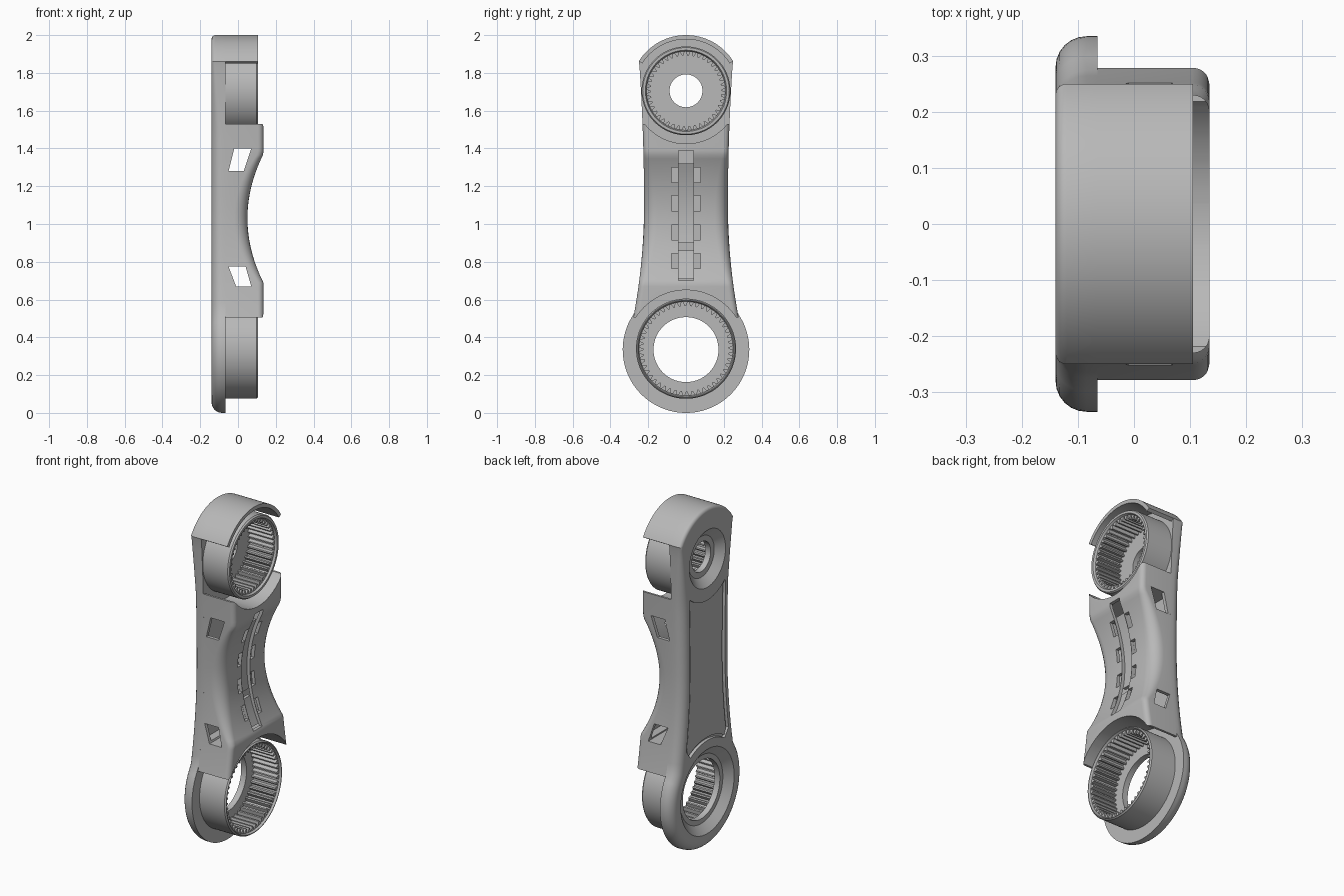
import bpy, bmesh, math
from mathutils import Vector

if "Cube" in bpy.data.objects:
    bpy.data.objects.remove(bpy.data.objects["Cube"])

grey = bpy.data.materials.new("mid grey")
grey.use_nodes = True
COLOUR = (0.48, 0.48, 0.48, 1)
grey.diffuse_color = COLOUR
for node in grey.node_tree.nodes:
    if node.type == "BSDF_PRINCIPLED":
        node.inputs["Base Color"].default_value = COLOUR

LOW, HIGH = 0.335, 1.705        # heights of the two gear centres
BACK, SHELF, RIM = -0.14, -0.065, 0.105


def side(z):
    """Half width of the arm at a height."""
    return 0.222 + (0.16 if z < 1.1 else 0.045) * (z - 1.1) ** 2


def face(z):
    """Depth of the scooped outer face at a height."""
    return min(0.135, 0.05 + 0.73 * (z - 1.03) ** 2)


def steps(a, b, n):
    return [a + (b - a) * i / n for i in range(n + 1)]


def loft(name, rings, closed=False):
    """Skin a row of equal loops, capped unless closed."""
    bm = bmesh.new()
    loops = [[bm.verts.new(p) for p in ring] for ring in rings]
    n = len(loops[0])
    for i in range(len(loops) if closed else len(loops) - 1):
        a, b = loops[i], loops[(i + 1) % len(loops)]
        for j in range(n):
            k = (j + 1) % n
            bm.faces.new((a[j], a[k], b[k], b[j]))
    if not closed:
        bm.faces.new(loops[0])
        bm.faces.new(loops[-1])
    bmesh.ops.recalc_face_normals(bm, faces=bm.faces)
    mesh = bpy.data.meshes.new(name)
    bm.to_mesh(mesh)
    bm.free()
    mesh.materials.append(grey)
    obj = bpy.data.objects.new(name, mesh)
    bpy.context.collection.objects.link(obj)
    return obj


def prism_x(name, outline, x0, x1):
    return loft(name, [[(x, y, z) for y, z in outline] for x in (x0, x1)])


def cone_x(z, x0, x1, r0, r1, n=96):
    def ring(x, r):
        return [(x, r * math.cos(t), z + r * math.sin(t)) for t in steps(0, math.tau, n)[:-1]]
    return loft("cutter", [ring(x0, r0), ring(x1, r1)])


def box(x0, x1, y0, y1, z0, z1):
    return prism_x("cutter", [(y0, z0), (y1, z0), (y1, z1), (y0, z1)], x0, x1)


def cut(obj, *cutters):
    for cutter in cutters:
        mod = obj.modifiers.new("cut", "BOOLEAN")
        mod.operation = "DIFFERENCE"
        mod.solver = "EXACT"
        mod.object = cutter
        bpy.context.view_layer.objects.active = obj
        bpy.ops.object.modifier_apply(modifier=mod.name)
        bpy.data.objects.remove(cutter)


def arc(centre, r, a, b, n):
    return [(r * math.cos(math.radians(t)), centre + r * math.sin(math.radians(t)))
            for t in steps(a, b, n)]


# Back plate: disc, tapering arm and head in one outline, rounded at the back
half = arc(LOW, 0.335, -90, 27, 40)
half += [(side(z), z) for z in steps(0.53, 1.84, 24)]
half += arc(HIGH, 0.295, 32, 90, 20)
outline = half + [(-y, z) for y, z in half[-2:0:-1]]


def rounded(a):
    ring = []
    for i, (y, z) in enumerate(outline):
        p, q = outline[i - 1], outline[(i + 1) % len(outline)]
        inward = Vector((p[1] - q[1], q[0] - p[0])).normalized()
        r = 0.055 - 0.035 * max(0, min(1, (z - 1.5) / 0.36))
        d = r * (1 - math.cos(a))
        ring.append((BACK + r * (1 - math.sin(a)), y + inward.x * d, z + inward.y * d))
    return ring


plate = loft("back_plate", [[(SHELF, y, z) for y, z in outline]]
             + [rounded(a) for a in steps(0, math.pi / 2, 6)])
for z, big, mid, hole in ((LOW, 0.25, 0.2, 0.172), (HIGH, 0.17, 0.12, 0.087)):
    cut(plate, cone_x(z, BACK - 0.01, BACK + 0.04, big + 0.01, mid),
        cone_x(z, -0.3, 0, hole, hole))


# Sunken back panel with a groove around it
def panel_outline(gap):
    low = arc(LOW, 0.3 + gap, 58, 122, 20)
    high = arc(HIGH, 0.245 + gap, 228, 312, 20)
    left = [(-side(z) + 0.06 + gap, z) for z in steps(0.64, 1.5, 12)]
    right = [(-y, z) for y, z in reversed(left)]
    return low + left + high + right


cut(plate, prism_x("cutter", panel_outline(0), BACK - 0.05, BACK + 0.018))
prism_x("back_panel", panel_outline(0.014), BACK + 0.008, BACK + 0.03)


# Scooped hollow cover on the outer side
def section(z, wall, x0):
    r = 0.03 + 0.04 * max(0, 1 - ((z - 1.03) / 0.35) ** 2)
    w, f = side(z) - wall, face(z) - wall
    right = [(x0, w, z)] + [(f - r + r * math.sin(t), w - r + r * math.cos(t), z)
                            for t in steps(0, math.pi / 2, 6)]
    return right + [(x, -y, z) for x, y, z in reversed(right)]


cover = loft("arm_cover", [section(z, 0, -0.07) for z in steps(0.505, 1.53, 50)])
cavity = loft("cutter", [section(z, 0.02, -0.06) for z in steps(0.68, 1.4, 36)])
cut(cover, cavity, cone_x(LOW, -0.2, 0.3, 0.315, 0.315), cone_x(HIGH, -0.2, 0.3, 0.28, 0.28))

# Slanted side windows through both walls
for window in (((-0.05, 1.28), (0.03, 1.28), (0.07, 1.4), (-0.02, 1.4)),
               ((-0.01, 0.67), (0.07, 0.67), (0.04, 0.775), (-0.05, 0.775))):
    cut(cover, loft("cutter", [[(x, y, z) for x, z in window] for y in (-0.4, 0.4)]))

# Middle trough and its rows of small slots
cut(cover, box(-0.04, 0.3, -0.04, 0.04, 0.7, 1.39))
for z in (0.805, 0.955, 1.11, 1.26):
    for y in (-0.06, 0.06):
        cut(cover, box(-0.045, 0.31, y - 0.0175, y + 0.0175, z - 0.04, z + 0.04))
for name, z0, z1 in (("trough_floor_lower", 0.71, 0.86), ("trough_floor_upper", 0.9, 1.32)):
    loft(name, [[(face(z) - 0.04, -0.042, z), (face(z) - 0.021, -0.042, z),
                 (face(z) - 0.021, 0.042, z), (face(z) - 0.04, 0.042, z)]
                for z in steps(z0, z1, 14)])


# Ring gears with inner teeth
def ring_gear(name, z, outer, root, tip, teeth):
    rings = []
    for i in range(teeth * 4):
        t = math.tau * i / (teeth * 4)
        r = tip if i % 4 < 2 else root
        shape = ((SHELF - 0.004, outer), (RIM - 0.008, outer), (RIM, outer - 0.006),
                 (RIM, root + 0.008), (RIM - 0.012, root + 0.002),
                 (RIM - 0.012, r), (SHELF - 0.004, r))
        rings.append([(x, q * math.cos(t), z + q * math.sin(t)) for x, q in shape])
    return loft(name, rings, closed=True)


ring_gear("lower_ring_gear", LOW + 0.005, 0.265, 0.247, 0.226, 48)
ring_gear("upper_ring_gear", HIGH, 0.235, 0.207, 0.187, 42)

# Curved guard over the head
loft("head_guard", [[(x, r * math.cos(t), HIGH + r * math.sin(t))
                     for x, r in ((-0.07, 0.273), (RIM, 0.273), (RIM, 0.295), (-0.07, 0.295))]
                    for t in steps(math.radians(32), math.radians(148), 40)])

# Smooth curves, keep hard edges
bpy.ops.object.select_all(action="DESELECT")
for obj in bpy.context.collection.objects:
    if obj.type == "MESH" and grey.name in obj.data.materials:
        obj.select_set(True)
        bpy.context.view_layer.objects.active = obj
bpy.ops.object.shade_smooth_by_angle(angle=math.radians(30))
